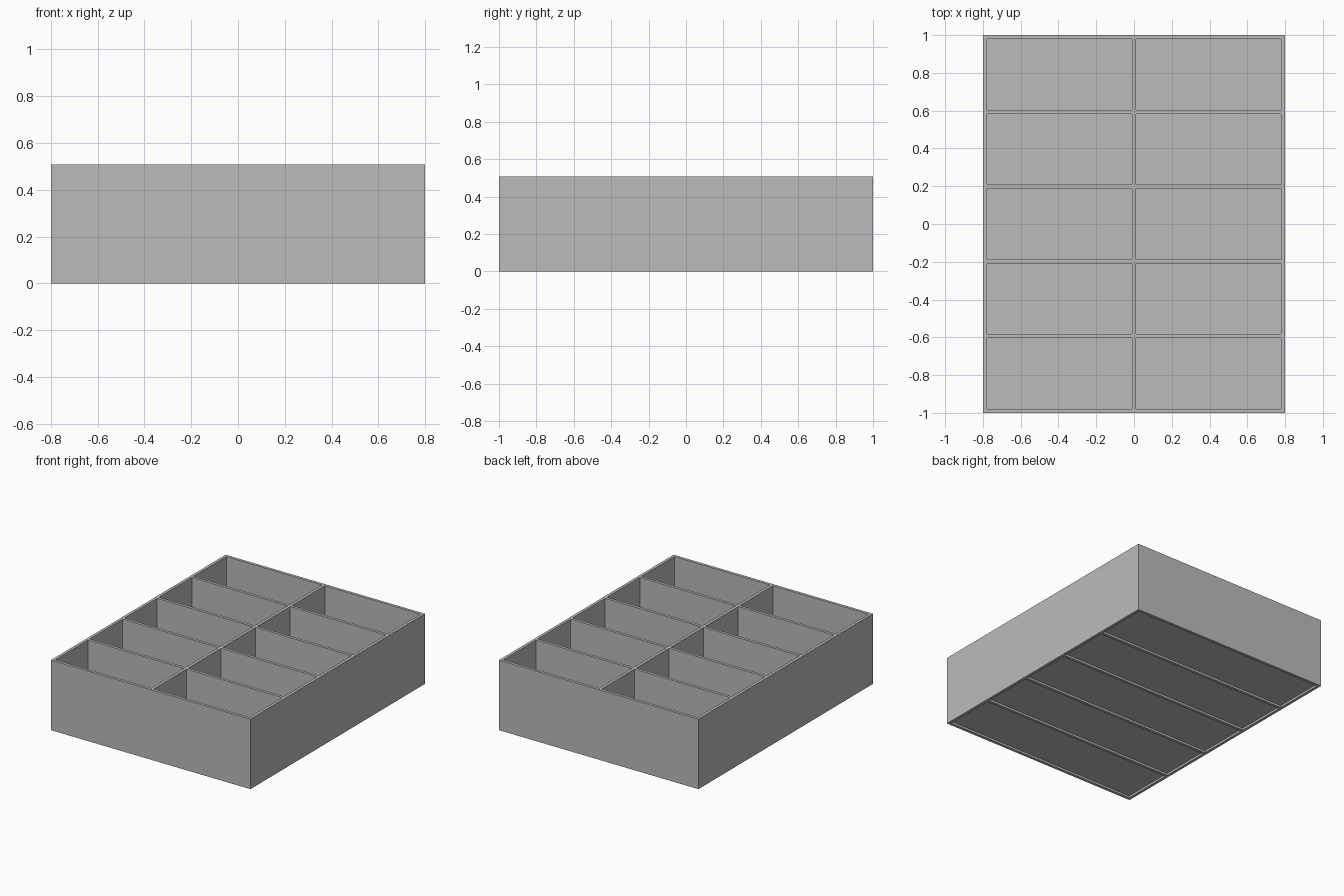
import bpy

cube = bpy.data.objects.get("Cube")
if cube:
    bpy.data.objects.remove(cube, do_unlink=True)

WIDTH, DEPTH, HEIGHT = 1.6, 2.0, 0.508
WALL = 0.021
RECESS = 0.015          # hollow under each row
FLOOR_TOP = 0.035
COLUMNS, ROWS = 2, 5
CELL_X = (WIDTH - WALL * (COLUMNS + 1)) / COLUMNS
CELL_Y = (DEPTH - WALL * (ROWS + 1)) / ROWS

grey = bpy.data.materials.new("plain_grey")
grey.use_nodes = True
colour = (0.5, 0.5, 0.5, 1)
grey.diffuse_color = colour
grey.node_tree.nodes["Principled BSDF"].inputs["Base Color"].default_value = colour


def box(name, centre, size):
    bpy.ops.mesh.primitive_cube_add(size=1, location=centre)
    ob = bpy.context.object
    ob.name = name
    ob.scale = size
    bpy.ops.object.transform_apply(location=True, rotation=False, scale=True)
    ob.data.materials.append(grey)
    return ob


def cutter(name, x, y, z0, z1, sx, sy):
    ob = box(name, (x, y, (z0 + z1) / 2), (sx, sy, z1 - z0))
    ob.hide_render = True
    return ob


# Solid block for the tray
tray = box("divided_tray", (0, 0, HEIGHT / 2), (WIDTH, DEPTH, HEIGHT))

# Open compartments above, and one long shallow recess under each row
cutters = []
for row in range(ROWS):
    y = (row - (ROWS - 1) / 2) * (CELL_Y + WALL)
    cutters.append(cutter("underside_cutter", 0, y, -0.1, RECESS,
                          WIDTH - 2 * WALL, CELL_Y))
    for col in range(COLUMNS):
        x = (col - (COLUMNS - 1) / 2) * (CELL_X + WALL)
        cutters.append(cutter("compartment_cutter", x, y, FLOOR_TOP, HEIGHT + 0.1,
                              CELL_X, CELL_Y))

# Cut everything out, leaving rim, dividers, floor and ribs
bpy.ops.object.select_all(action="DESELECT")
bpy.context.view_layer.objects.active = tray
tray.select_set(True)
for ob in cutters:
    mod = tray.modifiers.new("cut", "BOOLEAN")
    mod.operation = "DIFFERENCE"
    mod.solver = "EXACT"
    mod.object = ob
    bpy.ops.object.modifier_apply(modifier=mod.name)
for ob in cutters:
    bpy.data.objects.remove(ob, do_unlink=True)
